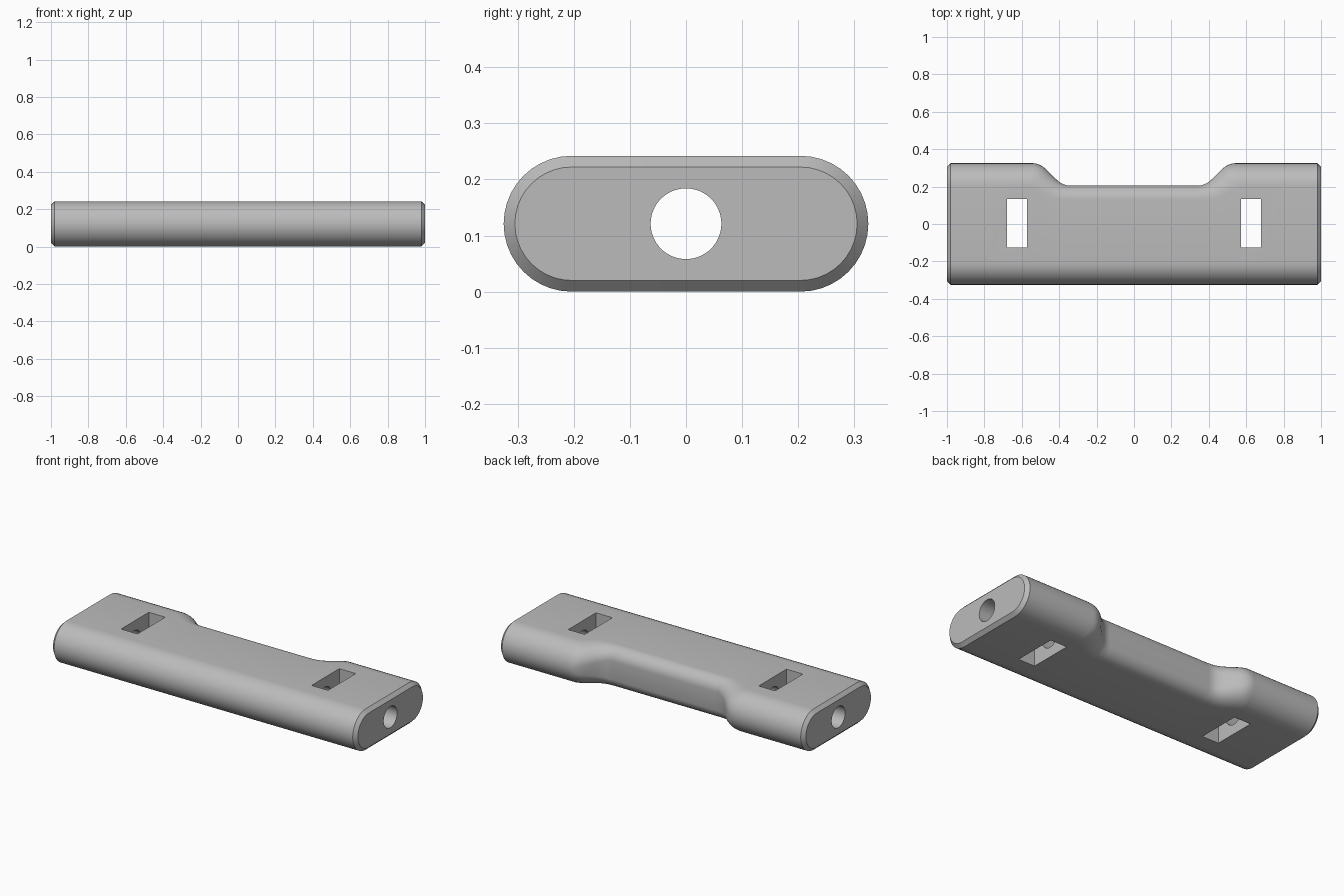
import bpy, bmesh, math

cube = bpy.data.objects.get("Cube")
if cube:
    bpy.data.objects.remove(cube, do_unlink=True)

R = 0.121          # rounded edge radius, half the height
CORE = 0.204       # y of the edge arc centres
ARC = 20           # segments per rounded edge

grey = bpy.data.materials.new("plain grey")
grey.use_nodes = True
colour = (0.5, 0.5, 0.5, 1)
grey.diffuse_color = colour
grey.node_tree.nodes["Principled BSDF"].inputs["Base Color"].default_value = colour


def soft_ramp(u, h=0.04):
    """Zero below u = 0, u above it, with a rounded bend."""
    if abs(u) < h:
        return (u + h) ** 2 / (4 * h)
    return max(u, 0)


def back_outline(x):
    u = abs(x)
    return 0.205 + soft_ramp(u - 0.382) - soft_ramp(u - 0.502)


def inset_outline(x, d):
    """Back outline moved inward by d with constant normal distance."""
    steps = [math.sin(math.pi * k / 32) * d for k in range(-16, 17)]
    return min(back_outline(x + t) - math.sqrt(max(d * d - t * t, 0)) for t in steps)


def section(x, r):
    """Ring of (y, z): rounded front edge, then rounded back edge."""
    ring = []
    for k in range(ARC + 1):
        a = math.pi * (0.5 + k / ARC)
        ring.append((-CORE + r * math.cos(a), R + r * math.sin(a)))
    blend = min(max((abs(x) - 0.36) / 0.17, 0), 1)
    edge = 0.072 + (R - 0.072) * blend
    for k in range(ARC + 1):
        a = math.pi * (k / ARC - 0.5)
        if r < R or abs(x) > 0.75:
            y = CORE + r * math.cos(a)
            z = R + r * math.sin(a)
        else:
            # tighter fillet with a flat wall in the recess
            y = inset_outline(x, edge * (1 - math.cos(a)))
            z = R + edge * math.sin(a) + math.copysign(R - edge, a)
        ring.append((y, z))
    return ring


# Body: lofted rings with chamfered ends
half = [0, 0.3] + [0.32 + 0.01 * i for i in range(36)] + [0.8, 0.98]
stations = [(-1, R - 0.02)] + [(-x, R) for x in reversed(half[1:])]
stations += [(x, R) for x in half] + [(1, R - 0.02)]
bm = bmesh.new()
rings = [[bm.verts.new((x, y, z)) for y, z in section(x, r)] for x, r in stations]
for a, b in zip(rings, rings[1:]):
    for i in range(len(a)):
        j = (i + 1) % len(a)
        bm.faces.new((a[i], a[j], b[j], b[i]))
bm.faces.new(rings[0])
bm.faces.new(rings[-1])
bmesh.ops.recalc_face_normals(bm, faces=bm.faces)
mesh = bpy.data.meshes.new("body")
bm.to_mesh(mesh)
bm.free()
body = bpy.data.objects.new("body", mesh)
bpy.context.collection.objects.link(body)
mesh.materials.append(grey)


def cut(cutter, name):
    cutter.name = name
    cutter.data.materials.append(grey)
    cutter.hide_render = True
    mod = body.modifiers.new(name, "BOOLEAN")
    mod.operation = "DIFFERENCE"
    mod.solver = "EXACT"
    mod.object = cutter
    bpy.context.view_layer.objects.active = body
    bpy.ops.object.modifier_apply(modifier=name)
    bpy.data.objects.remove(cutter, do_unlink=True)


# Lengthwise bore
bpy.ops.mesh.primitive_cylinder_add(vertices=64, radius=0.063, depth=3,
                                    location=(0, 0, R), rotation=(0, math.pi / 2, 0))
cut(bpy.context.object, "bore_cutter")

# Two slots through the height
for side in (-1, 1):
    bpy.ops.mesh.primitive_cube_add(size=1, location=(side * 0.625, 0.004, R))
    slot = bpy.context.object
    slot.scale = (0.108, 0.26, 1)
    bpy.context.view_layer.update()
    cut(slot, "slot_cutter")

bpy.ops.object.select_all(action="DESELECT")
body.select_set(True)
bpy.context.view_layer.objects.active = body
bpy.ops.object.shade_smooth_by_angle(angle=math.radians(30))
